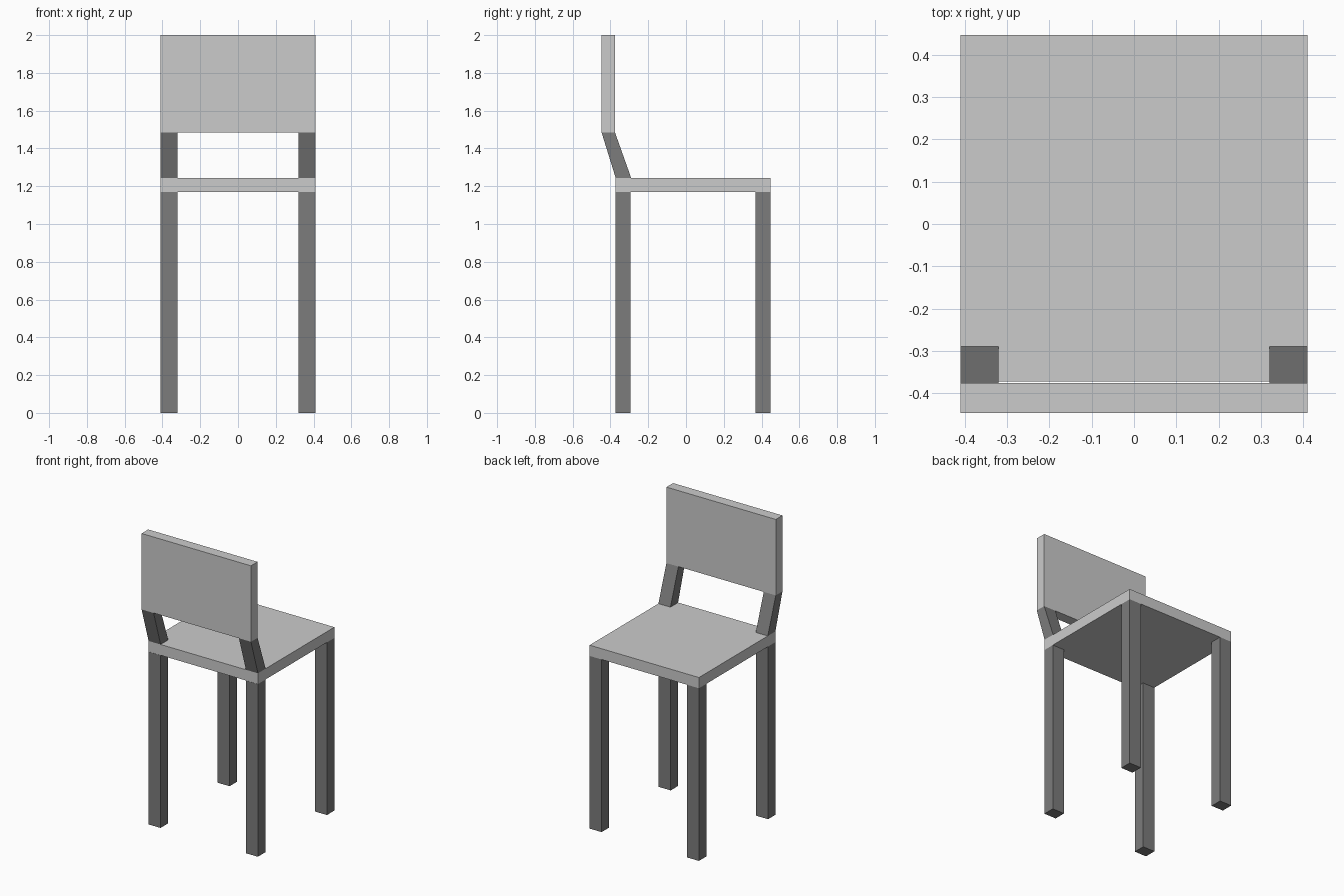
import bpy, bmesh

if "Cube" in bpy.data.objects:
    bpy.data.objects.remove(bpy.data.objects["Cube"])

dark = bpy.data.materials.new("dark_wood")
dark.diffuse_color = (0.2, 0.2, 0.2, 1)
dark.use_nodes = True
dark.node_tree.nodes["Principled BSDF"].inputs["Base Color"].default_value = dark.diffuse_color


def prism(name, x, bottom, top, material=None):
    """Box-like part: x=(x0,x1); bottom/top=(y0,y1,z), so sides may lean."""
    bm = bmesh.new()
    rings = [[bm.verts.new(p) for p in ((x[0], y0, z), (x[1], y0, z), (x[1], y1, z), (x[0], y1, z))]
             for y0, y1, z in (bottom, top)]
    low, high = rings
    bm.faces.new(low[::-1])
    bm.faces.new(high)
    for i in range(4):
        j = (i + 1) % 4
        bm.faces.new((low[i], low[j], high[j], high[i]))
    mesh = bpy.data.meshes.new(name)
    bm.to_mesh(mesh)
    bm.free()
    if material:
        mesh.materials.append(material)
    obj = bpy.data.objects.new(name, mesh)
    bpy.context.collection.objects.link(obj)
    return obj


# Seat and backrest panels
prism("seat", (-0.41, 0.41), (-0.372, 0.447, 1.17), (-0.372, 0.447, 1.243))
prism("backrest", (-0.41, 0.41), (-0.447, -0.376, 1.485), (-0.447, -0.376, 2.0))

# Legs and leaning backrest posts, one per side
for side, x in (("left", (-0.41, -0.32)), ("right", (0.32, 0.41))):
    prism("backrest_leg_" + side, x, (-0.373, -0.293, 0), (-0.373, -0.293, 1.17), dark)
    prism("seat_front_leg_" + side, x, (0.367, 0.447, 0), (0.367, 0.447, 1.17), dark)
    prism("backrest_post_" + side, x, (-0.372, -0.29, 1.243), (-0.447, -0.376, 1.485), dark)
